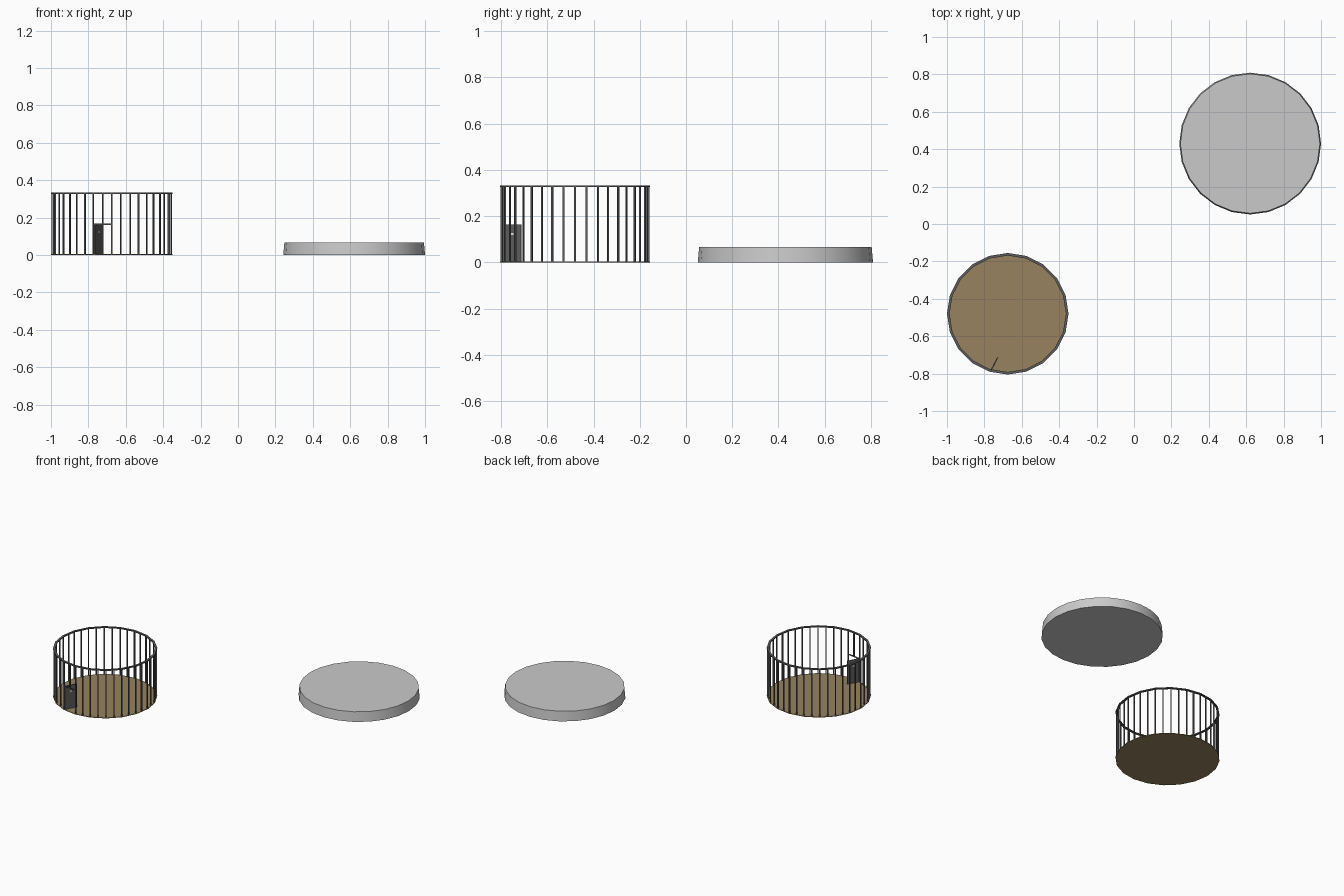
import bpy, bmesh, math
from mathutils import Matrix, Vector

if "Cube" in bpy.data.objects:
    bpy.data.objects.remove(bpy.data.objects["Cube"])


def material(name, r, g, b):
    m = bpy.data.materials.new(name)
    m.diffuse_color = (r, g, b, 1)
    m.use_nodes = True
    m.node_tree.nodes["Principled BSDF"].inputs["Base Color"].default_value = m.diffuse_color
    return m


STONE = material("light_grey", 0.59, 0.59, 0.59)
SAND = material("tan_floor", 0.31, 0.225, 0.115)
IRON = material("dark_iron", 0.11, 0.11, 0.115)
LIGHT = material("white_latch", 0.85, 0.85, 0.85)

CX, CY, R, H = -0.675, -0.48, 0.325, 0.333   # cage centre, radius, height
SIDES = 20
DOOR_H = 0.164


def finish(bm, name, mat):
    bmesh.ops.recalc_face_normals(bm, faces=bm.faces)
    me = bpy.data.meshes.new(name)
    bm.to_mesh(me)
    bm.free()
    me.materials.append(mat)
    ob = bpy.data.objects.new(name, me)
    bpy.context.collection.objects.link(ob)
    return ob


def box(bm, centre, size, angle=0.0):
    mat = (Matrix.Translation(centre) @ Matrix.Rotation(angle, 4, 'Z')
           @ Matrix.Diagonal((*size, 1)))
    bmesh.ops.create_cube(bm, size=1, matrix=mat)


def disc(name, mat, x, y, r_low, r_top, height, sides):
    bm = bmesh.new()
    bmesh.ops.create_cone(bm, cap_ends=True, segments=sides, radius1=r_low,
                          radius2=r_top, depth=height,
                          matrix=Matrix.Translation((x, y, height / 2)))
    return finish(bm, name, mat)


def rim_point(a, r):
    return Vector((CX + r * math.cos(a), CY + r * math.sin(a), 0))


# round platform, slightly tapered, smooth side
platform = disc("platform", STONE, 0.621, 0.43, 0.379, 0.373, 0.067, 24)
bpy.context.view_layer.objects.active = platform
platform.select_set(True)
bpy.ops.object.shade_smooth_by_angle(angle=math.radians(30))

# cage floor
disc("cage_floor", SAND, CX, CY, R, R, 0.004, SIDES)

# flat top ring
bm = bmesh.new()
loops = []
for i in range(SIDES):
    a = 2 * math.pi * i / SIDES
    loops.append([bm.verts.new(rim_point(a, r) + Vector((0, 0, z)))
                  for r, z in ((R, H - 0.007), (R, H), (R - 0.014, H), (R - 0.014, H - 0.007))])
for i in range(SIDES):
    p, q = loops[i], loops[(i + 1) % SIDES]
    for k in range(4):
        bm.faces.new((p[k], q[k], q[(k + 1) % 4], p[(k + 1) % 4]))
finish(bm, "top_ring", IRON)

# bars at every corner and at the middle of every side
bm = bmesh.new()
door_bar = 29                       # bar at 261 degrees starts above the doorway
for i in range(SIDES * 2):
    a = math.pi * i / SIDES
    r = R - 0.006
    if i % 2:
        r *= math.cos(math.pi / SIDES)
    low = DOOR_H if i == door_bar else 0.002
    p = rim_point(a, r)
    box(bm, (p.x, p.y, (low + H - 0.003) / 2), (0.007, 0.007, H - 0.003 - low), a)
finish(bm, "bars", IRON)

# lintel over the doorway
bm = bmesh.new()
a = math.pi * door_bar / SIDES
p = rim_point(a, (R - 0.006) * math.cos(math.pi / SIDES))
box(bm, (p.x, p.y, DOOR_H), (0.006, 0.1, 0.006), a)
finish(bm, "door_lintel", IRON)

# door swung inwards, with a small latch plate
hinge, tip = Vector((-0.767, -0.787, 0)), Vector((-0.728, -0.713, 0))
mid, d = (hinge + tip) / 2, tip - hinge
swing = math.atan2(d.y, d.x)
bm = bmesh.new()
box(bm, (mid.x, mid.y, DOOR_H / 2 + 0.002), (d.length, 0.006, DOOR_H - 0.004), swing)
finish(bm, "door", IRON)
bm = bmesh.new()
box(bm, (mid.x, mid.y, 0.123), (0.014, 0.009, 0.009), swing)
finish(bm, "door_latch", LIGHT)
